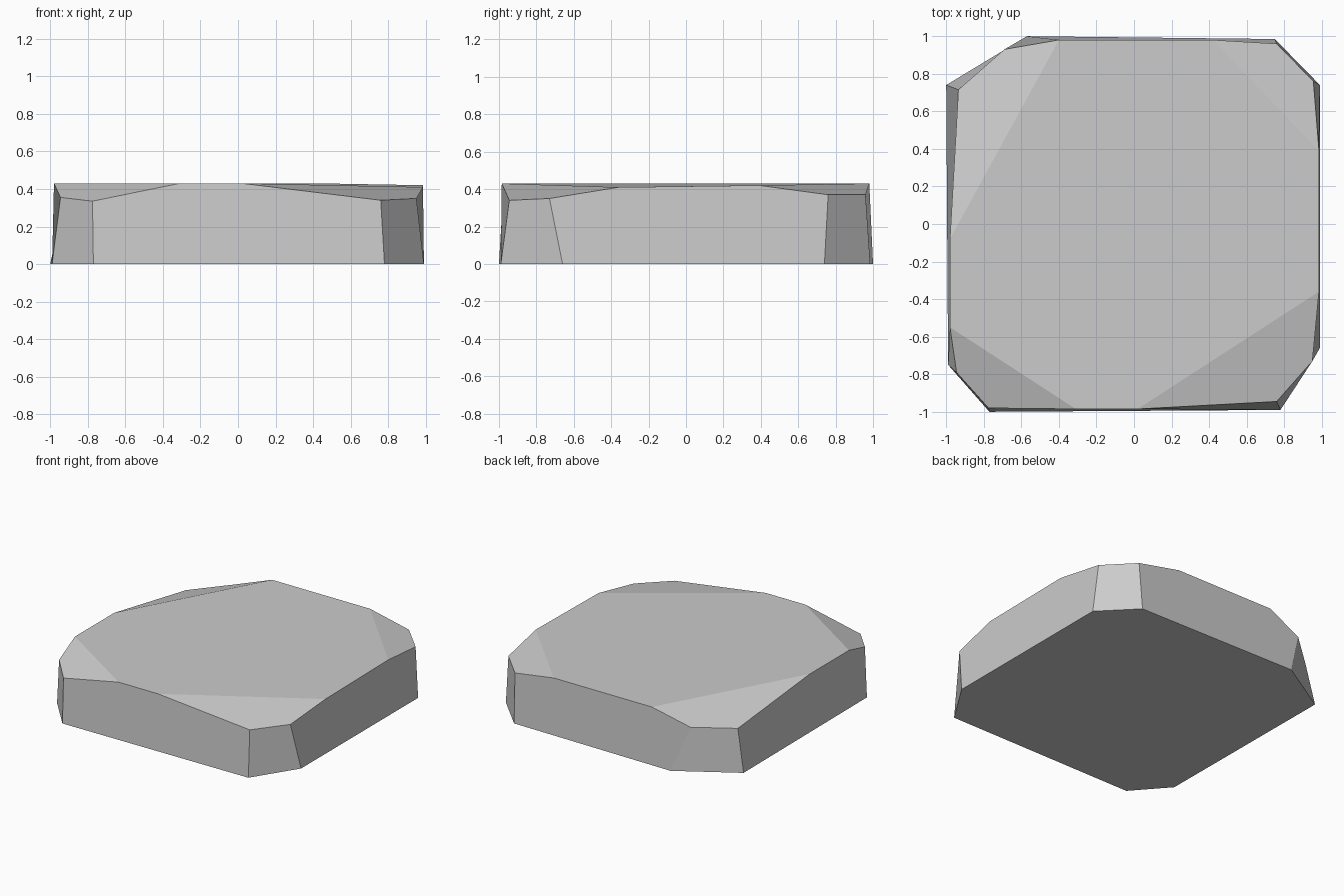
import bpy
import bmesh

cube = bpy.data.objects.get("Cube")
if cube:
    bpy.data.objects.remove(cube, do_unlink=True)

# Grey stone material
stone = bpy.data.materials.new("grey stone")
stone.use_nodes = True
grey = (0.6, 0.6, 0.6, 1.0)
stone.diffuse_color = grey
stone.node_tree.nodes["Principled BSDF"].inputs["Base Color"].default_value = grey

# Three outlines, two points per chipped corner, counter-clockwise from front -x
base_outline = [(-0.99, -0.75, 0), (-0.77, -1, 0), (0.78, -0.99, 0), (0.99, -0.66, 0),
                (0.99, 0.74, 0), (0.75, 0.985, 0), (-0.57, 1, 0), (-1, 0.74, 0)]
shoulder_outline = [(-0.945, -0.79, 0.355), (-0.775, -0.98, 0.335),
                    (0.76, -0.945, 0.34), (0.95, -0.73, 0.35),
                    (0.955, 0.76, 0.37), (0.76, 0.96, 0.37),
                    (-0.69, 0.93, 0.335), (-0.935, 0.715, 0.31)]
top_outline = [(-0.98, -0.55, 0.43), (-0.31, -0.985, 0.43), (0.02, -0.985, 0.43),
               (0.985, -0.36, 0.41), (0.985, 0.39, 0.42), (0.42, 0.98, 0.43),
               (-0.4, 0.98, 0.43), (-0.98, -0.08, 0.43)]

bm = bmesh.new()
base, shoulder, top = ([bm.verts.new(p) for p in outline]
                       for outline in (base_outline, shoulder_outline, top_outline))

# Underside and flat top
bm.faces.new(base[::-1])
bm.faces.new(top)

for a in range(0, len(base), 2):
    b = a + 1
    c = (a + 2) % len(base)
    # Corner wall, sloping chip above it, and the long wall to the next corner
    bm.faces.new((base[a], base[b], shoulder[b], shoulder[a]))
    bm.faces.new((shoulder[a], shoulder[b], top[b], top[a]))
    bm.faces.new((base[b], base[c], shoulder[c], top[c], top[b], shoulder[b]))

bmesh.ops.recalc_face_normals(bm, faces=bm.faces[:])
mesh = bpy.data.meshes.new("stone_slab")
bm.to_mesh(mesh)
bm.free()
mesh.materials.append(stone)
slab = bpy.data.objects.new("stone_slab", mesh)
bpy.context.collection.objects.link(slab)
